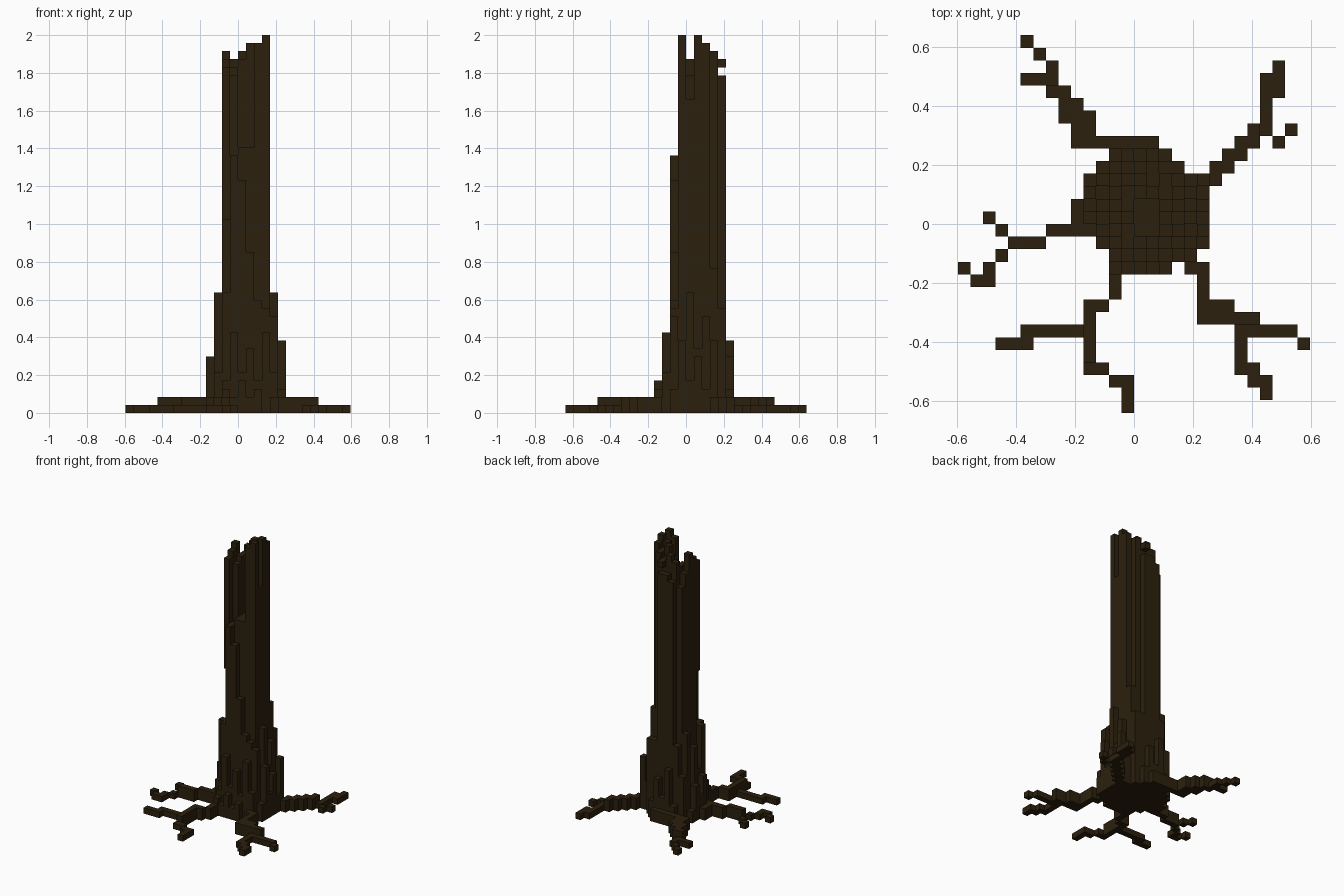
import bpy, bmesh

cube = bpy.data.objects.get("Cube")
if cube:
    bpy.data.objects.remove(cube, do_unlink=True)

V = 2 / 47  # edge of one block

bark = bpy.data.materials.new("dark_bark")
bark.use_nodes = True
COLOUR = (0.024, 0.0142, 0.0043, 1)
bark.diffuse_color = COLOUR
bsdf = bark.node_tree.nodes["Principled BSDF"]
bsdf.inputs["Base Color"].default_value = COLOUR
bsdf.inputs["Roughness"].default_value = 0.9


def block_columns(name, heights, base=0):
    """Skin a grid of block columns {(i, j): height}, leaving out hidden walls."""
    bm = bmesh.new()

    def quad(*pts):
        bm.faces.new([bm.verts.new((x * V, y * V, z * V)) for x, y, z in pts])

    for (i, j), h in heights.items():
        a, b, c, d = (i, j), (i + 1, j), (i + 1, j + 1), (i, j + 1)
        quad(*[(*p, h) for p in (a, b, c, d)])
        quad(*[(*p, base) for p in (d, c, b, a)])
        for p, q, n in ((a, b, (i, j - 1)), (b, c, (i + 1, j)),
                        (c, d, (i, j + 1)), (d, a, (i - 1, j))):
            low = heights.get(n, base)
            if low < h:
                quad((*p, low), (*q, low), (*q, h), (*p, h))
    mesh = bpy.data.meshes.new(name)
    bm.to_mesh(mesh)
    bm.free()
    mesh.materials.append(bark)
    obj = bpy.data.objects.new(name, mesh)
    bpy.context.collection.objects.link(obj)


def trace(points):
    """Blocks along a path, stepping straight or diagonally between points."""
    cells = [points[0]]
    for end in points[1:]:
        while cells[-1] != end:
            i, j = cells[-1]
            cells.append((i + (end[0] > i) - (end[0] < i),
                          j + (end[1] > j) - (end[1] < j)))
    return cells


def root(name, thick, thin):
    """Two-block-high stem near the trunk, one-block-high forks beyond it."""
    heights = {}
    for h, paths in ((1, thin), (2, thick)):
        for path in paths:
            heights.update((cell, h) for cell in trace(path))
    block_columns(name, heights)


# Flared foot: each row's span, with bark ridges that step down away from the core
def ridge(outside, peaks):
    return peaks[outside - 1] if outside > 0 else 15


SPANS = [(-2, 2), (-2, 4), (-3, 5), (-5, 5), (-5, 5), (-5, 5),
         (-4, 5), (-4, 5), (-3, 3), (-2, 2), (-5, 1)]
trunk = {}
for j, (first, last) in enumerate(SPANS, start=-4):
    for i in range(first, last + 1):
        peak = min(ridge(-2 - i, (16, 7, 2)), ridge(i - 3, (15, 9)),
                   ridge(-2 - j, (10, 4)), ridge(j - 4, (9, 2)))
        trunk[i, j] = max(2, round(peak * (1, 0.5, 0.8, 0.35)[(i + j) % 4]))

# Core: hollow top open to the front, ragged rim and stepped front and back strips
CORE = [(15, 32, 29, 20, 14, 13),
        (15, 32, 33, 33, 46, 47),
        (44, 42, 33, 33, 42, 39),
        (45, 43, 33, 33, 46, 47),
        (42, 43, 44, 46, 45, 46),
        (40, 44, 45, 44, 45, 18),
        (13, 41, 42, 42, 13, 13)]
for j, row in enumerate(CORE, start=-2):
    for i, h in enumerate(row, start=-2):
        trunk[i, j] = h
block_columns("trunk", trunk)

# Loose bark hanging clear of the foot
block_columns("hanging_bark", {(-2, -1): 43}, 24)
block_columns("bark_splinter", {(1, 4): 44}, 43)

# Roots
root("back_right_root",
     [[(-4, 6), (-4, 8), (-6, 8), (-6, 10), (-7, 10)], [(-5, 7), (-5, 9)]],
     [[(-7, 11), (-7, 12), (-9, 14)], [(-8, 11), (-9, 11)]])
root("back_left_root",
     [[(6, 3), (9, 6)], [(6, 4), (9, 7)]],
     [[(10, 7), (10, 11)], [(11, 10), (11, 12)], [(11, 6), (12, 7)]])
root("right_root",
     [[(-6, -1), (-7, -1), (-8, -2), (-10, -2)]],
     [[(-11, -1), (-12, 0)],
      [(-11, -3), (-12, -4), (-12, -5), (-13, -5), (-14, -4)]])
root("front_right_root",
     [[(-2, -5), (-2, -6), (-3, -7), (-4, -7), (-4, -11)]],
     [[(-5, -9), (-9, -9), (-9, -10), (-11, -10)],
      [(-4, -12), (-3, -12), (-2, -13), (-1, -13), (-1, -15)]])
root("front_left_root",
     [[(4, -4), (5, -4), (5, -8), (9, -8)], [(6, -7), (7, -7)]],
     [[(8, -9), (12, -9), (13, -10)],
      [(8, -10), (8, -12), (9, -12), (9, -13), (10, -13), (10, -14)]])
